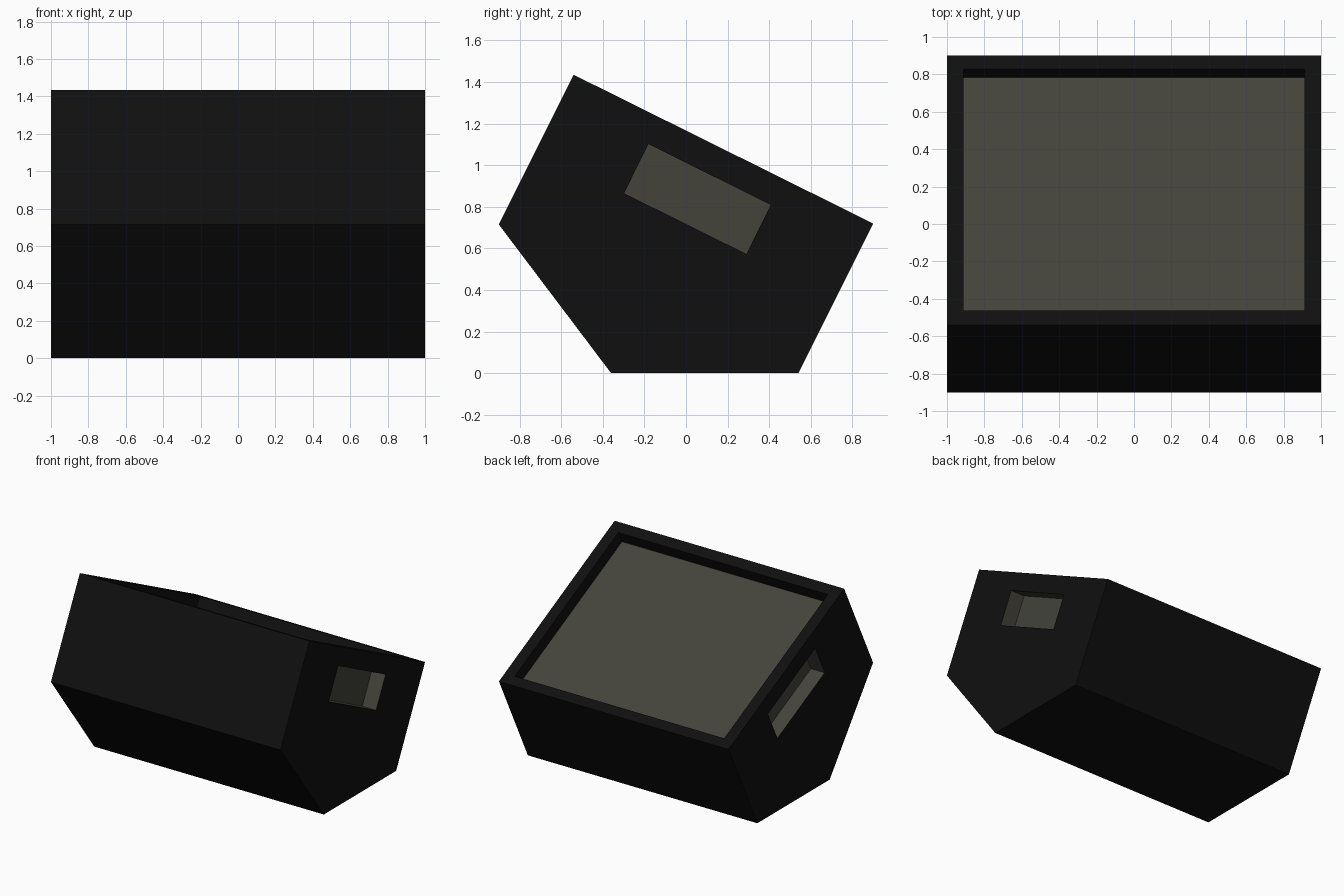
import bpy, bmesh, math
from mathutils import Matrix, Vector

if "Cube" in bpy.data.objects:
    bpy.data.objects.remove(bpy.data.objects["Cube"])


def material(name, rgb):
    m = bpy.data.materials.new(name)
    m.diffuse_color = (*rgb, 1)
    m.use_nodes = True
    m.node_tree.nodes["Principled BSDF"].inputs["Base Color"].default_value = m.diffuse_color
    return m


MATS = [material("black_cabinet", (0.005, 0.005, 0.005)),
        material("warm_grey", (0.057, 0.056, 0.044))]
TILT = -math.atan2(0.715, 1.44)  # slope of the speaker face


def new_object(name, bm):
    bmesh.ops.recalc_face_normals(bm, faces=bm.faces[:])
    me = bpy.data.meshes.new(name)
    bm.to_mesh(me)
    bm.free()
    for m in MATS:
        me.materials.append(m)
    ob = bpy.data.objects.new(name, me)
    bpy.context.collection.objects.link(ob)
    return ob


def tilted_box(name, centre, size, is_grey):
    """Box lined up with the sloped face; is_grey picks faces by local normal."""
    bm = bmesh.new()
    bmesh.ops.create_cube(bm, size=1)
    bm.normal_update()
    for f in bm.faces:
        f.material_index = 1 if is_grey(f.normal) else 0
    bm.transform(Matrix.Translation(centre) @ Matrix.Rotation(TILT, 4, 'X')
                 @ Matrix.Diagonal((*size, 1)))
    ob = new_object(name, bm)
    ob.hide_render = True
    return ob


# Wedge cabinet: side profile (y, z) extruded along x
profile = [(-0.36, 0), (0.54, 0), (0.9, 0.72), (-0.54, 1.435), (-0.9, 0.715)]
bm = bmesh.new()
side = bm.faces.new([bm.verts.new((-1, y, z)) for y, z in profile])
ext = bmesh.ops.extrude_face_region(bm, geom=[side], use_keep_orig=True)
bmesh.ops.translate(bm, vec=(2, 0, 0),
                    verts=[v for v in ext["geom"] if isinstance(v, bmesh.types.BMVert)])
cabinet = new_object("wedge_cabinet", bm)

# Grille recess (grey floor, black walls) and a grey handle pocket on each side
cutters = [tilted_box("grille_recess", Vector((0, 0.183, 1.076)), (1.825, 1.44, 0.2),
                      lambda n: n.z < -0.5)]
for s, label in ((-1, "left"), (1, "right")):
    cutters.append(tilted_box(label + "_handle_pocket", Vector((s, 0.055, 0.8375)),
                              (0.24, 0.657, 0.264), lambda n: True))

bpy.context.view_layer.objects.active = cabinet
cabinet.select_set(True)
for c in cutters:
    mod = cabinet.modifiers.new(c.name, 'BOOLEAN')
    mod.operation = 'DIFFERENCE'
    mod.solver = 'EXACT'
    mod.material_mode = 'INDEX'
    mod.object = c
    bpy.ops.object.modifier_apply(modifier=mod.name)
for c in cutters:
    bpy.data.objects.remove(c)
